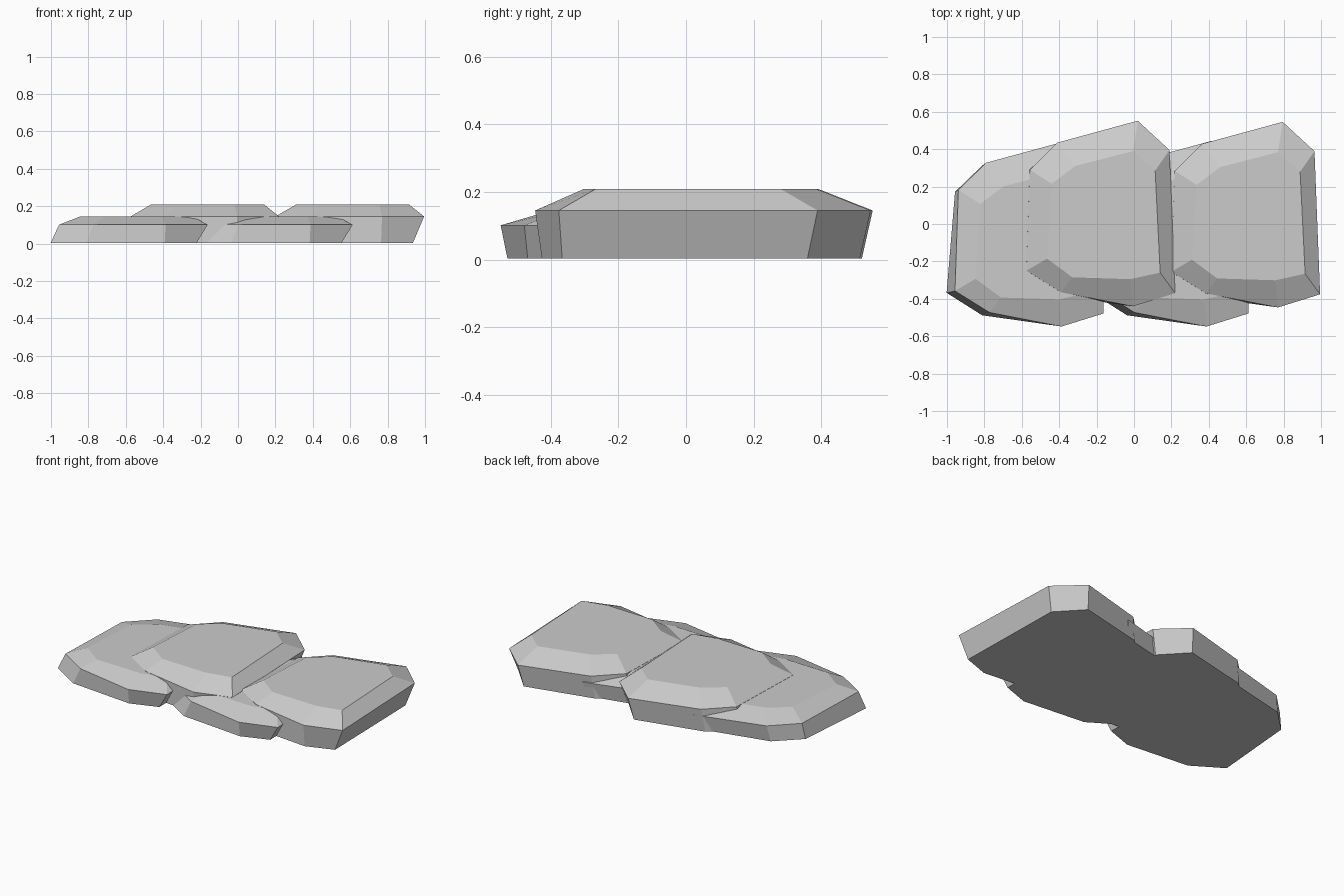
import bpy, bmesh

if "Cube" in bpy.data.objects:
    bpy.data.objects.remove(bpy.data.objects["Cube"])

# One slab stone: matching outlines at the base, the widest rim and the top
BASE = [(-.62, -.26), (-.43, -.38), (-.01, -.42), (.16, -.36),
        (.145, .365), (.00, .52), (-.43, .42), (-.575, .28)]
RIM = [(-.575, -.25), (-.39, -.365), (-.005, -.44), (.22, -.37),
       (.19, .395), (.02, .552), (-.41, .435), (-.557, .29)]
TOP = [(-.465, -.185), (-.33, -.285), (-.02, -.295), (.14, -.26),
       (.113, .285), (-.005, .39), (-.315, .31), (-.44, .215)]


def slab(name, x, y, rim_z, top_z):
    bm = bmesh.new()
    rings = [[bm.verts.new((px + x, py + y, z)) for px, py in outline]
             for outline, z in ((BASE, .003), (RIM, rim_z), (TOP, top_z))]
    n = len(BASE)
    for low, high in zip(rings, rings[1:]):
        for i in range(n):
            j = (i + 1) % n
            bm.faces.new((low[i], low[j], high[j], high[i]))
    bm.faces.new(rings[0][::-1])
    bm.faces.new(rings[-1])
    bmesh.ops.recalc_face_normals(bm, faces=bm.faces)
    mesh = bpy.data.meshes.new(name)
    bm.to_mesh(mesh)
    bm.free()
    obj = bpy.data.objects.new(name, mesh)
    bpy.context.collection.objects.link(obj)
    return obj


# Two low stones in front, two taller ones overlapping them
for label, x in (("left", 0), ("right", .775)):
    slab("low_stone_" + label, x - .382, -.108, .101, .144)
    slab("tall_stone_" + label, x, -.006 if x else 0, .145, .209)
